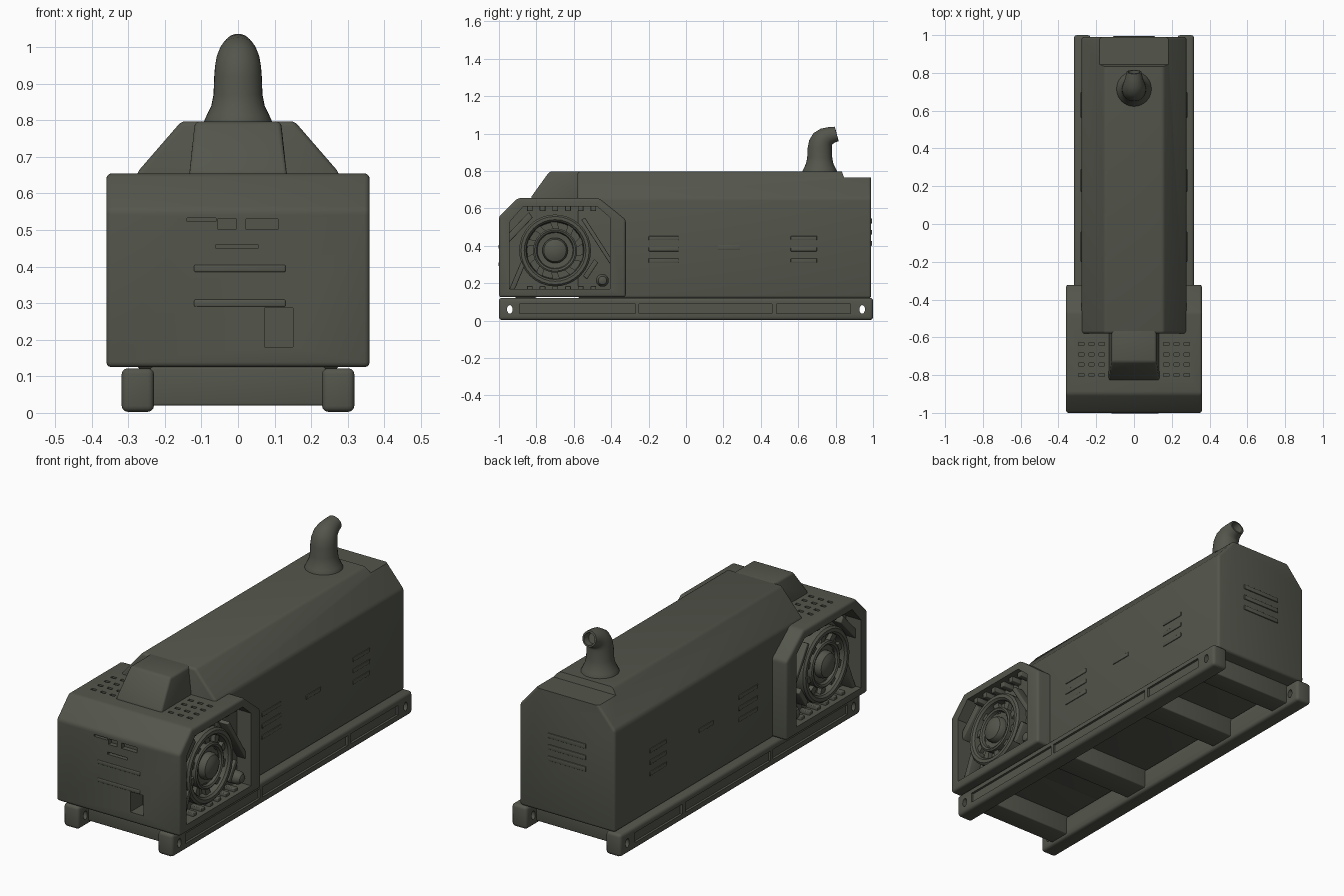
import bpy, bmesh, math
from mathutils import Vector

if "Cube" in bpy.data.objects:
    bpy.data.objects.remove(bpy.data.objects["Cube"])

paint = bpy.data.materials.new("dark olive grey")
paint.diffuse_color = (0.088, 0.093, 0.072, 1)
paint.use_nodes = True
paint.node_tree.nodes["Principled BSDF"].inputs["Base Color"].default_value = paint.diffuse_color


def finish(name, bm, bevel=0, cutters=None):
    """Turn a bmesh into an object, bevel it, cut it and shade it."""
    bmesh.ops.recalc_face_normals(bm, faces=bm.faces)
    mesh = bpy.data.meshes.new(name)
    bm.to_mesh(mesh)
    bm.free()
    ob = bpy.data.objects.new(name, mesh)
    bpy.context.collection.objects.link(ob)
    mesh.materials.append(paint)
    bpy.ops.object.select_all(action='DESELECT')
    ob.select_set(True)
    bpy.context.view_layer.objects.active = ob
    if bevel:
        m = ob.modifiers.new("bevel", 'BEVEL')
        m.width, m.segments, m.limit_method = bevel, 3, 'ANGLE'
        m.angle_limit = math.radians(25)
        bpy.ops.object.modifier_apply(modifier="bevel")
    if cutters:
        m = ob.modifiers.new("cut", 'BOOLEAN')
        m.operation, m.solver, m.object = 'DIFFERENCE', 'EXACT', cutters
        bpy.ops.object.modifier_apply(modifier="cut")
        bpy.data.objects.remove(cutters)
    bpy.ops.object.shade_smooth_by_angle(angle=math.radians(35))
    return ob


def add_prism(bm, pts, axis, a, b):
    """Extrude a 2D outline along an axis from a to b."""
    def at(p, t):
        return {'x': (t, p[0], p[1]), 'y': (p[0], t, p[1]), 'z': (p[0], p[1], t)}[axis]
    lo = [bm.verts.new(at(p, a)) for p in pts]
    hi = [bm.verts.new(at(p, b)) for p in pts]
    bm.faces.new(lo)
    bm.faces.new(hi)
    for i in range(len(pts)):
        j = (i + 1) % len(pts)
        bm.faces.new((lo[i], lo[j], hi[j], hi[i]))


def add_box(bm, x0, x1, y0, y1, z0, z1):
    add_prism(bm, [(x0, y0), (x1, y0), (x1, y1), (x0, y1)], 'z', z0, z1)


def prism(name, pts, axis, a, b, bevel=0, cutters=None):
    bm = bmesh.new()
    add_prism(bm, pts, axis, a, b)
    return finish(name, bm, bevel, cutters)


def box(name, *dims, bevel=0, cutters=None):
    bm = bmesh.new()
    add_box(bm, *dims)
    return finish(name, bm, bevel, cutters)


def tube(name, rings, n=32):
    """Skin a series of circles given as (centre, direction, radius)."""
    bm = bmesh.new()
    loops = []
    for c, d, r in rings:
        c, d = Vector(c), Vector(d).normalized()
        u = Vector((0, 1, 0)) if abs(d.x) > 0.5 else Vector((1, 0, 0))
        v = d.cross(u)
        loops.append([bm.verts.new(c + r * (u * math.cos(k * math.tau / n) + v * math.sin(k * math.tau / n)))
                      for k in range(n)])
    for p, q in zip(loops, loops[1:]):
        for k in range(n):
            j = (k + 1) % n
            bm.faces.new((p[k], p[j], q[j], q[k]))
    bm.faces.new(loops[0])
    bm.faces.new(loops[-1])
    return finish(name, bm)


def lathe_x(name, s, cy, cz, prof):
    return tube(name, [((s * x, cy, cz), (1, 0, 0), r) for r, x in prof])


# Skid rails with long pockets and lifting holes
for s, side in ((1, "right"), (-1, "left")):
    cut = bmesh.new()
    for y0, y1 in ((-0.89, -0.27), (-0.25, 0.46), (0.485, 0.88)):
        add_box(cut, s * 0.306, s * 0.34, y0, y1, 0.038, 0.09)
    for y in (-0.942, 0.942):
        oval = [(y + 0.015 * math.cos(k * math.tau / 16), 0.06 + 0.023 * math.sin(k * math.tau / 16))
                for k in range(16)]
        add_prism(cut, oval, 'x', s * 0.2, s * 0.35)
    box(side + "_skid_rail", s * 0.23, s * 0.318, -1, 1, 0.003, 0.122, bevel=0.016,
        cutters=finish("cutter", cut))

# Cross beams under the body
for i, (y0, y1) in enumerate(((-0.915, -0.80), (-0.33, -0.19), (0.34, 0.48), (0.80, 0.915))):
    box("cross_beam_%d" % i, -0.24, 0.24, y0, y1, 0.02, 0.125, bevel=0.006)

# Long engine housing with chamfered roof, lower at the rear
half = [(0.278, 0.12), (0.278, 0.655), (0.155, 0.797)]
outline = half + [(-x, z) for x, z in reversed(half)]
cut = bmesh.new()
add_prism(cut, [(0.825, 0.82), (0.845, 0.765), (1.05, 0.765), (1.05, 0.82)], 'x', -0.4, 0.4)
prism("engine_housing", outline, 'y', -0.58, 0.99, 0.014, finish("cutter", cut))

# Faint louvres on the housing sides and rear
bm = bmesh.new()
for s in (1, -1):
    for y0, y1 in ((-0.20, -0.04), (0.17, 0.29), (0.56, 0.70)):
        for z in ((0.38,) if y0 == 0.17 else (0.31, 0.37, 0.43)):
            add_box(bm, s * 0.27, s * 0.282, y0, y1, z, z + 0.022)
for z in (0.40, 0.46, 0.52):
    add_box(bm, -0.11, 0.11, 0.98, 0.995, z, z + 0.025)
finish("housing_louvres", bm, 0.003)

# Front cooling module: side pockets, front slots, access hole and roof vents
module = [(-1, 0.125), (-1, 0.555), (-0.90, 0.655), (-0.465, 0.655), (-0.322, 0.54), (-0.322, 0.125)]
pocket = [(-0.945, 0.168), (-0.945, 0.525), (-0.87, 0.61), (-0.475, 0.61), (-0.405, 0.55), (-0.405, 0.168)]
cut = bmesh.new()
for s in (1, -1):
    add_prism(cut, pocket, 'x', s * 0.27, s * 0.4)
    for x in (0.17, 0.225, 0.28):
        for y in (-0.80, -0.745, -0.69, -0.635):
            add_box(cut, s * (x - 0.014), s * (x + 0.014), y - 0.008, y + 0.008, 0.638, 0.7)
for x0, x1, z0, z1 in ((-0.14, -0.06, 0.523, 0.533), (-0.055, -0.005, 0.502, 0.532),
                       (0.022, 0.11, 0.502, 0.53), (-0.06, 0.055, 0.449, 0.461)):
    add_box(cut, x0, x1, -1.1, -0.975, z0, z1)
add_box(cut, 0.072, 0.15, -1.1, -0.90, 0.18, 0.287)
prism("cooling_module", module, 'x', -0.36, 0.36, 0.014, finish("cutter", cut))

# Shallow ribs on the module front
for i, z in enumerate((0.29, 0.385)):
    box("front_rib_%d" % i, -0.12, 0.13, -1.003, -0.99, z, z + 0.02, bevel=0.004)

# Fan, shroud, struts and pulley in each side pocket
FY, FZ = -0.70, 0.375
for s, side in ((1, "right"), (-1, "left")):
    lathe_x(side + "_fan_shroud", s, FY, FZ, [(0.192, 0.26), (0.192, 0.325), (0.182, 0.335), (0.165, 0.335),
                                              (0.155, 0.325), (0.15, 0.29), (0.02, 0.285)])
    lathe_x(side + "_fan_ring", s, FY, FZ, [(0.118, 0.27), (0.118, 0.325), (0.11, 0.33), (0.10, 0.325),
                                            (0.095, 0.31), (0.06, 0.305)])
    lathe_x(side + "_fan_hub", s, FY, FZ, [(0.068, 0.28), (0.068, 0.325), (0.06, 0.34),
                                           (0.04, 0.35), (0.015, 0.355)])
    lathe_x(side + "_pulley", s, -0.447, 0.215, [(0.034, 0.26), (0.034, 0.32), (0.022, 0.338), (0.008, 0.343)])
    bm = bmesh.new()
    for k in range(10):
        a = k * math.tau / 10
        quad = [(FY + r * math.cos(a + d), FZ + r * math.sin(a + d))
                for r, d in ((0.09, 0.0), (0.16, 0.25), (0.16, 0.5), (0.09, 0.3))]
        add_prism(bm, quad, 'x', s * 0.28, s * 0.312)
    finish(side + "_fan_blades", bm)
    bm = bmesh.new()
    for quad in ([(-0.56, 0.54), (-0.54, 0.55), (-0.405, 0.34), (-0.405, 0.30)],
                 [(-0.55, 0.24), (-0.53, 0.22), (-0.47, 0.31), (-0.49, 0.33)],
                 [(-0.945, 0.168), (-0.915, 0.168), (-0.86, 0.30), (-0.88, 0.32)],
                 [(-0.945, 0.42), (-0.945, 0.47), (-0.84, 0.58), (-0.82, 0.55)]):
        add_prism(bm, quad, 'x', s * 0.26, s * 0.33)
    finish(side + "_fan_struts", bm, 0.004)
    bm = bmesh.new()
    for k in range(6):
        y = -0.85 + k * 0.068
        add_box(bm, s * 0.26, s * 0.335, y, y + 0.03, 0.585, 0.615)
        add_box(bm, s * 0.26, s * 0.335, y, y + 0.03, 0.16, 0.185)
    finish(side + "_shroud_brackets", bm, 0.004)

# Sloped hood on top of the cooling module
bm = bmesh.new()
add_prism(bm, [(-0.83, 0.64), (-0.825, 0.665), (-0.73, 0.797), (-0.55, 0.797), (-0.55, 0.64)], 'x', -0.135, 0.135)
for v in bm.verts:
    if v.co.z > 0.7:
        v.co.x *= 0.87
finish("air_hood", bm, 0.012)

# Exhaust pipe: flared foot, bend to the rear, open tip
rings = [((0, 0.715, z), (0, 0, 1), r) for z, r in
         ((0.78, 0.095), (0.80, 0.092), (0.815, 0.085), (0.84, 0.073), (0.87, 0.067), (0.92, 0.065))]
for y, z, deg, r in ((0.719, 0.947, 15, 0.063), (0.731, 0.970, 33, 0.059), (0.752, 0.985, 52, 0.052),
                     (0.778, 0.993, 66, 0.045), (0.805, 0.998, 75, 0.040),
                     (0.806, 0.998, 75, 0.031), (0.770, 0.990, 70, 0.027)):
    a = math.radians(deg)
    rings.append(((0, y, z), (0, math.sin(a), math.cos(a)), r))
tube("exhaust_pipe", rings)
